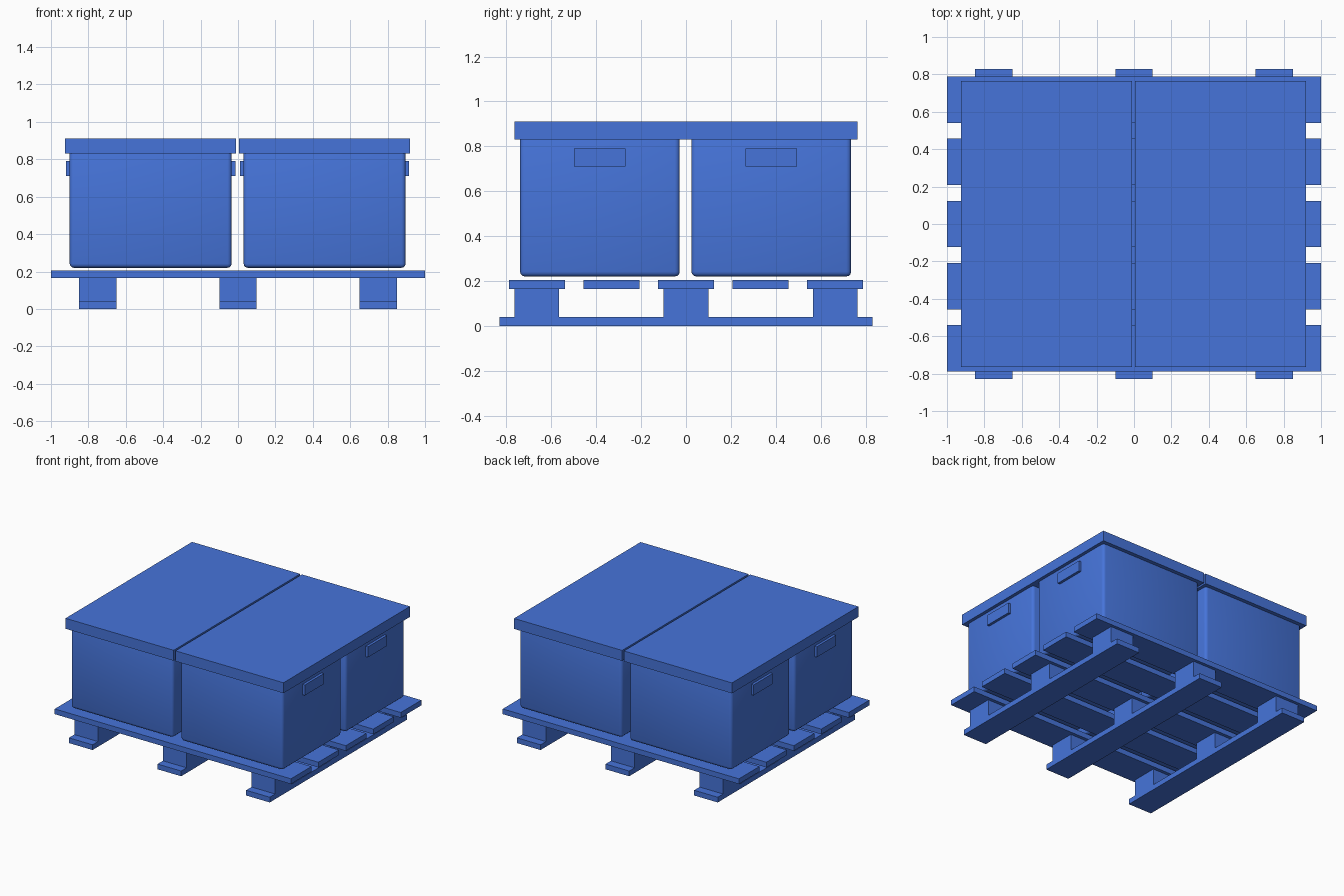
import bpy
import bmesh
from mathutils import Vector

if "Cube" in bpy.data.objects:
    bpy.data.objects.remove(bpy.data.objects["Cube"])

blue = bpy.data.materials.new("blue_plastic")
blue.diffuse_color = (0.061, 0.175, 0.70, 1)
blue.use_nodes = True
blue.node_tree.nodes["Principled BSDF"].inputs["Base Color"].default_value = blue.diffuse_color


def box(name, x, y, z, bevel=0.0):
    """Box from (min, max) ranges; a bevel gives smooth rounded edges."""
    bm = bmesh.new()
    bmesh.ops.create_cube(bm, size=1)
    for v in bm.verts:
        v.co = Vector([r[0] if c < 0 else r[1] for c, r in zip(v.co, (x, y, z))])
    if bevel:
        bmesh.ops.bevel(bm, geom=bm.edges[:], offset=bevel, segments=3,
                        profile=0.5, affect='EDGES')
        for f in bm.faces:
            f.smooth = True
    mesh = bpy.data.meshes.new(name)
    bm.to_mesh(mesh)
    bm.free()
    mesh.materials.append(blue)
    obj = bpy.data.objects.new(name, mesh)
    bpy.context.collection.objects.link(obj)
    return obj


def span(centre, size):
    return (centre - size / 2, centre + size / 2)


# Pallet: runners, spacer blocks and deck boards
for x in (-0.75, 0, 0.75):
    box("pallet_runner", span(x, 0.2), (-0.83, 0.83), (0, 0.04))
    for y in (-0.665, 0, 0.665):
        box("pallet_block", span(x, 0.2), span(y, 0.2), (0.04, 0.165))
for i in range(-2, 3):
    box("deck_board", (-1, 1), span(i * 0.332, 0.248), (0.165, 0.205))

# Crates with grips on both ends, and one lid over each row
for x in (-0.467, 0.463):
    for y in (-0.384, 0.38):
        box("crate", span(x, 0.866), span(y, 0.712), (0.22, 0.85), 0.022)
        for side in (-1, 1):
            box("crate_grip", span(x + side * 0.4375, 0.03), span(y, 0.23), (0.71, 0.79))
    box("crate_lid", span(x, 0.915), (-0.765, 0.765), (0.83, 0.91))
